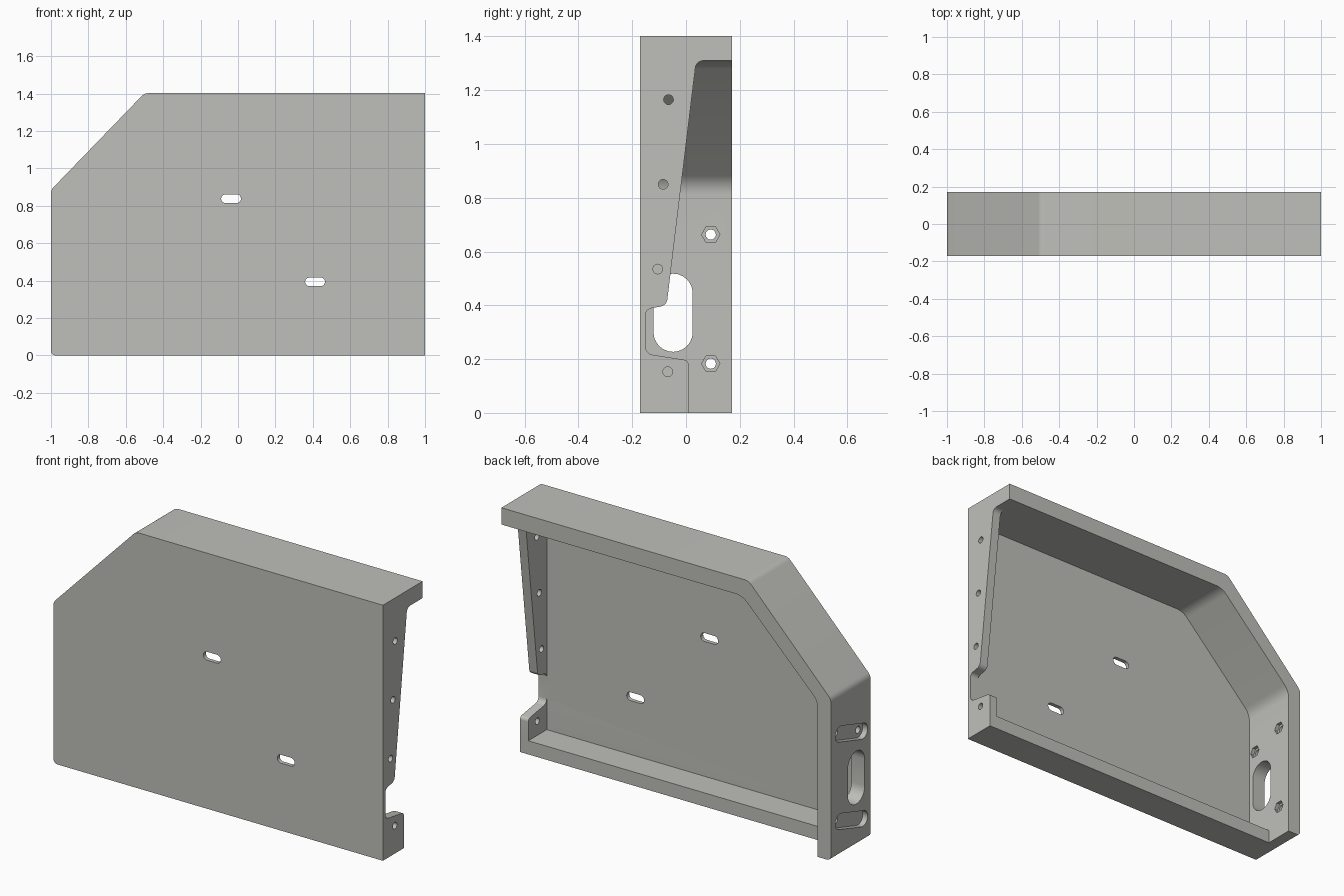
import bpy, bmesh, math
from mathutils import Vector

if "Cube" in bpy.data.objects:
    bpy.data.objects.remove(bpy.data.objects["Cube"])

grey = bpy.data.materials.new("warm_grey")
grey.diffuse_color = (0.52, 0.52, 0.49, 1)
grey.use_nodes = True
grey.node_tree.nodes["Principled BSDF"].inputs["Base Color"].default_value = grey.diffuse_color


def rounded(corners, seg=8):
    """Polygon from (u, v, radius) corners, each filleted with an arc."""
    out, n = [], len(corners)
    for i, (u, v, r) in enumerate(corners):
        p = Vector((u, v))
        if r == 0:
            out.append(p)
            continue
        a = (Vector(corners[i - 1][:2]) - p).normalized()
        b = (Vector(corners[(i + 1) % n][:2]) - p).normalized()
        half = a.angle(b) / 2
        centre = p + (a + b).normalized() * (r / math.sin(half))
        start = p + a * (r / math.tan(half)) - centre
        end = p + b * (r / math.tan(half)) - centre
        sweep = start.angle_signed(end)
        for k in range(seg + 1):
            t = -sweep * k / seg
            out.append(centre + Vector((start.x * math.cos(t) - start.y * math.sin(t),
                                        start.x * math.sin(t) + start.y * math.cos(t))))
    return out


def circle(u, v, r, n=24):
    return [Vector((u + r * math.cos(2 * math.pi * k / n),
                    v + r * math.sin(2 * math.pi * k / n))) for k in range(n)]


def capsule(a, b, r, n=12):
    """Slot outline around the segment from a to b."""
    a, b = Vector(a), Vector(b)
    d = math.atan2(b.y - a.y, b.x - a.x)
    out = []
    for c, s in ((b, d - math.pi / 2), (a, d + math.pi / 2)):
        for k in range(n + 1):
            t = s + math.pi * k / n
            out.append(c + Vector((math.cos(t), math.sin(t))) * r)
    return out


def prism(name, pts, axis, lo, hi):
    """Extrude an outline along x (outline in y, z) or y (outline in x, z)."""
    def place(p, w):
        return (w, p.x, p.y) if axis == 'x' else (p.x, w, p.y)
    bm = bmesh.new()
    ends = [[bm.verts.new(place(p, w)) for p in pts] for w in (lo, hi)]
    bm.faces.new(ends[0])
    bm.faces.new(ends[1][::-1])
    n = len(pts)
    for i in range(n):
        j = (i + 1) % n
        bm.faces.new((ends[0][i], ends[1][i], ends[1][j], ends[0][j]))
    bmesh.ops.recalc_face_normals(bm, faces=bm.faces)
    mesh = bpy.data.meshes.new(name)
    bm.to_mesh(mesh)
    bm.free()
    ob = bpy.data.objects.new(name, mesh)
    mesh.materials.append(grey)
    bpy.context.collection.objects.link(ob)
    return ob


def cut(target, pts, axis, lo, hi):
    cutter = prism("cutter", pts, axis, lo, hi)
    cutter.hide_render = True
    mod = target.modifiers.new("cut", 'BOOLEAN')
    mod.operation, mod.solver, mod.object = 'DIFFERENCE', 'EXACT', cutter
    bpy.context.view_layer.objects.active = target
    bpy.ops.object.modifier_apply(modifier=mod.name)
    bpy.data.objects.remove(cutter)


# Solid block with the sloped corner
cover = prism("cover_housing", rounded([
    (-1, 0, 0.025), (1, 0, 0), (1, 1.402, 0), (-0.5, 1.402, 0.05), (-1, 0.885, 0.05)]),
    'y', -0.172, 0.172)

# Cavity open to the back
cut(cover, rounded([
    (-0.92, 0.075, 0), (0.95, 0.075, 0), (0.95, 1.31, 0),
    (-0.462, 1.31, 0.1), (-0.92, 0.853, 0.1)]), 'y', -0.15, 0.3)

# Bottom wall is only half as deep
cut(cover, rounded([(-0.92, -0.1, 0), (1.1, -0.1, 0), (1.1, 0.1, 0), (-0.92, 0.1, 0)]),
    'y', 0.01, 0.3)

# Tapered flange and notch on the right end
cut(cover, rounded([
    (0.3, -0.1, 0), (0.01, -0.1, 0), (0.01, 0.195, 0.02), (-0.15, 0.22, 0.03),
    (-0.15, 0.385, 0.025), (-0.072, 0.4, 0.03), (0.038, 1.31, 0.03), (0.3, 1.31, 0)]),
    'x', 0.93, 1.1)

# Slots through the front panel
for x, z in ((-0.037, 0.838), (0.412, 0.393)):
    cut(cover, capsule((x - 0.03, z), (x + 0.03, z), 0.023), 'y', -0.3, -0.1)

# Screw holes in the right flange
for y, z in ((-0.065, 1.165), (-0.085, 0.85), (-0.105, 0.535), (-0.068, 0.153)):
    cut(cover, circle(y, z, 0.018), 'x', 0.9, 1.1)

# Cable opening in the left wall
cut(cover, capsule((-0.048, 0.3), (-0.048, 0.445), 0.073), 'x', -1.1, -0.85)

# Recessed pockets on the outside of the left wall
for z in (0.665, 0.185):
    cut(cover, capsule((0.092, z), (-0.105, z - 0.06), 0.042), 'x', -1.1, -0.97)

# Bolt holes with hexagonal nut seats on the inside
for y, z in ((0.092, 0.663), (0.092, 0.183), (-0.105, 0.605)):
    cut(cover, circle(y, z, 0.034, 6), 'x', -0.94, -0.88)
    cut(cover, circle(y, z, 0.019), 'x', -1.1, -0.85)

bpy.ops.object.select_all(action='DESELECT')
cover.select_set(True)
bpy.context.view_layer.objects.active = cover
bpy.ops.object.shade_smooth_by_angle(angle=math.radians(30))
